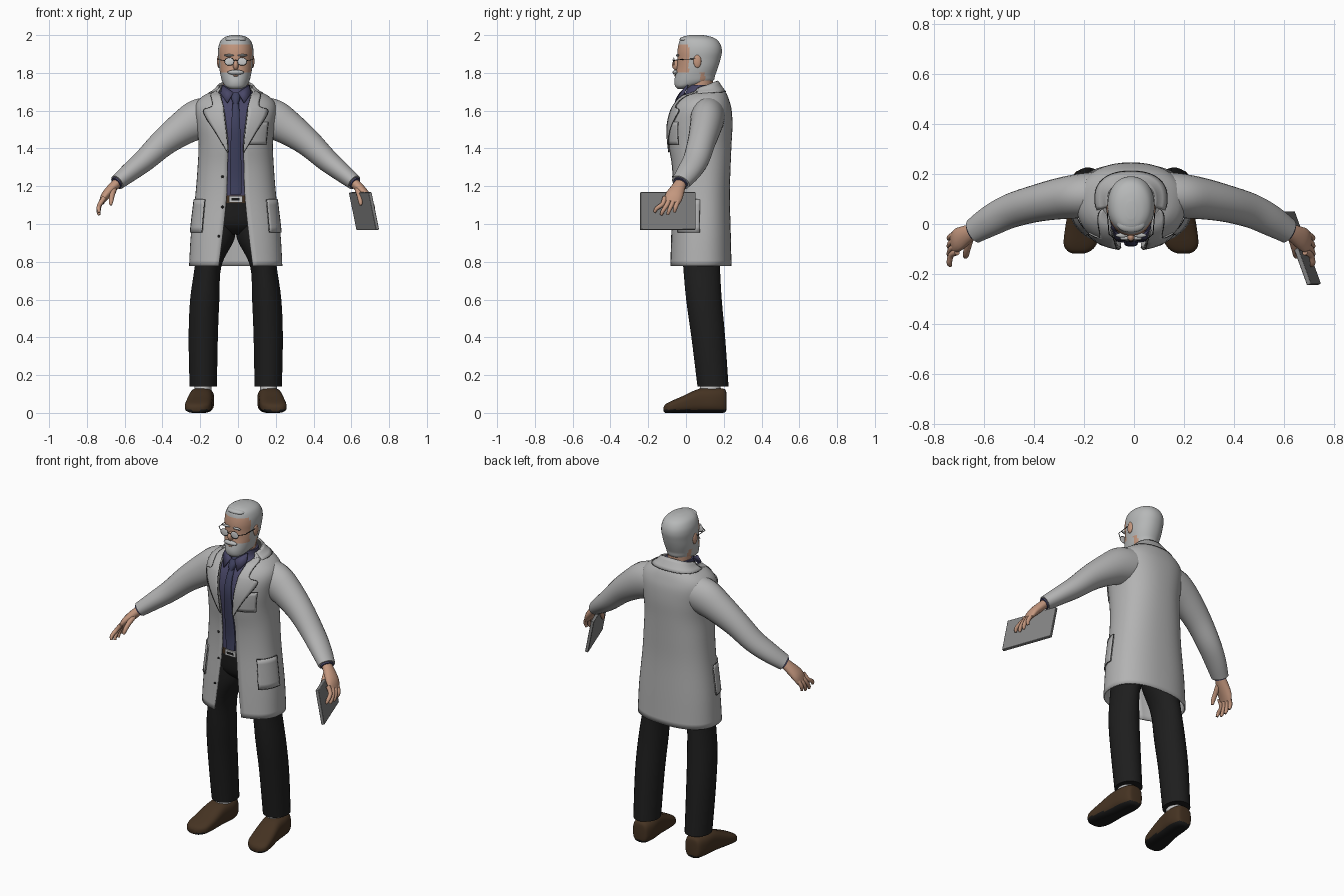
import bpy, bmesh, math
from mathutils import Vector, Matrix

if "Cube" in bpy.data.objects:
    bpy.data.objects.remove(bpy.data.objects["Cube"], do_unlink=True)

X, Y, Z = Vector((1, 0, 0)), Vector((0, 1, 0)), Vector((0, 0, 1))
CX = -0.012          # body centre line
POW = 0.85           # roundness of the coat section


def material(name, r, g, b):
    m = bpy.data.materials.new(name)
    m.use_nodes = True
    m.diffuse_color = (r, g, b, 1)
    m.node_tree.nodes["Principled BSDF"].inputs["Base Color"].default_value = (r, g, b, 1)
    return m


coat = material("coat_grey", .45, .45, .45)
hair = material("hair_silver", .47, .48, .48)
skin = material("skin", .55, .31, .21)
trouser = material("trouser_black", .013, .013, .013)
shirt = material("shirt_indigo", .065, .062, .135)
tie_blue = material("tie_blue", .05, .053, .115)
leather = material("shoe_brown", .06, .033, .016)
dark = material("near_black", .01, .01, .01)
slate = material("tablet_grey", .23, .23, .23)
pale = material("pale_grey", .6, .6, .6)


def finish(name, bm, mats, rule=None, solid=0):
    bmesh.ops.recalc_face_normals(bm, faces=bm.faces)
    if rule:
        for f in bm.faces:
            f.material_index = rule(f.calc_center_median())
    me = bpy.data.meshes.new(name)
    bm.to_mesh(me)
    bm.free()
    for m in mats:
        me.materials.append(m)
    me.shade_smooth()
    me.set_sharp_from_angle(angle=math.radians(45))
    ob = bpy.data.objects.new(name, me)
    bpy.context.collection.objects.link(ob)
    if solid:
        mod = ob.modifiers.new("thickness", "SOLIDIFY")
        mod.thickness, mod.offset = solid, 0
    return ob


def grid(name, rows, mats, closed=False, rule=None, solid=0):
    bm = bmesh.new()
    vs = [[bm.verts.new(p) for p in row] for row in rows]
    n = len(rows[0])
    for a, b in zip(vs, vs[1:]):
        for i in range(n if closed else n - 1):
            j = (i + 1) % n
            bm.faces.new((a[i], a[j], b[j], b[i]))
    if closed:
        bm.faces.new(vs[0])
        bm.faces.new(vs[-1])
    return finish(name, bm, mats, rule, solid)


def smooth(rows, k=4):
    out, last = [], len(rows) - 1
    for i in range(last):
        quad = list(zip(rows[max(i - 1, 0)], rows[i], rows[i + 1], rows[min(i + 2, last)]))
        for j in range(k):
            t = j / k
            out.append(tuple(b + t / 2 * (c - a + t * (2*a - 5*b + 4*c - d + t * (3*(b - c) + d - a)))
                             for a, b, c, d in quad))
    return out + [tuple(rows[-1])]


def power(v, p):
    return math.copysign(abs(v) ** p, v)


def loft(name, rows, mats, n=24, axis=None, ref=Y, p=1, rule=None, k=4):
    """Rows hold x, y, z, radius along ref, radius across it."""
    rows = smooth(rows, k)
    mids = [Vector(r[:3]) for r in rows]
    rings = []
    for i, r in enumerate(rows):
        t = axis or (mids[min(i + 1, len(mids) - 1)] - mids[max(i - 1, 0)]).normalized()
        u = (ref - t * ref.dot(t)).normalized()
        w = t.cross(u)
        angles = [2 * math.pi * (j + .5) / n for j in range(n)]
        rings.append([mids[i] + u * r[3] * power(math.cos(a), p) + w * r[4] * power(math.sin(a), p)
                      for a in angles])
    return grid(name, rings, mats, True, rule)


def stack(rows):
    """Height, front, back, half width -> loft rows."""
    return [(CX, (f + b) / 2, z, (b - f) / 2, w) for z, f, b, w in rows]


def side(rows, s):
    return [(CX + s * r[0],) + tuple(r[1:]) for r in rows]


def blob(name, at, size, mat):
    bm = bmesh.new()
    bmesh.ops.create_uvsphere(bm, u_segments=20, v_segments=12, radius=1,
                              matrix=Matrix.Translation(at) @ Matrix.Diagonal((*size, 1)))
    return finish(name, bm, [mat])


def wire(name, pts, mat, r=.0013, loop=False):
    cu = bpy.data.curves.new(name, "CURVE")
    cu.dimensions, cu.bevel_depth, cu.bevel_resolution = "3D", r, 1
    sp = cu.splines.new("POLY")
    sp.points.add(len(pts) - 1)
    for q, pt in zip(sp.points, pts):
        q.co = (*pt, 1)
    sp.use_cyclic_u = loop
    cu.materials.append(mat)
    bpy.context.collection.objects.link(bpy.data.objects.new(name, cu))


# Coat: height, half width, front, back, half opening
COAT = smooth([(.777, .243, -.086, .237, .09), (.95, .233, -.077, .233, .068), (1.15, .21, -.067, .228, .048),
               (1.3, .198, -.072, .232, .044), (1.42, .193, -.09, .237, .04), (1.52, .203, -.095, .242, .05),
               (1.6, .213, -.077, .238, .06), (1.65, .198, -.048, .226, .07), (1.69, .15, -.01, .21, .08),
               (1.72, .113, .015, .188, .09), (1.757, .088, .03, .163, .08)])


def coat_row(z):
    for a, b in zip(COAT, COAT[1:]):
        if z <= b[0]:
            t = (z - a[0]) / (b[0] - a[0])
            return [p + (q - p) * t for p, q in zip(a, b)]
    return COAT[-1]


def on_coat(angle, z, lift=0):
    _, w, f, b, _ = coat_row(z)
    dip = max(0, z - 1.68) * .35 * (1 + math.cos(angle))     # neckline falls to the front
    return Vector((CX + (w + lift) * power(math.sin(angle), POW),
                   (f + b) / 2 - ((b - f) / 2 + lift) * power(math.cos(angle), POW), z - dip))


def angle_at(x, z):
    return math.copysign(math.asin(min(1, (abs(x) / coat_row(z)[1]) ** (1 / POW))), x)


def span(a, b, n):
    return [a + (b - a) * i / n for i in range(n + 1)]


coat_rings = []
for z, w, f, b, gap in COAT:
    start = angle_at(gap, z)
    coat_rings.append([on_coat(a, z) for a in span(start, 2 * math.pi - start, 48)])
grid("coat_body", coat_rings, [coat], solid=.008)

# Folded collar round the back of the neck
fold = span(1.2, 2 * math.pi - 1.2, 32)
grid("coat_collar", [[on_coat(a, z, .006) for a in fold] for z in span(1.7, 1.757, 4)], [coat], solid=.005)
wire("coat_collar_edge", [on_coat(a, 1.7, .008) for a in fold], dark)


def pocket(name, a0, a1, z0, z1, lift):
    grid(name, [[on_coat(a, z, lift) for a in span(a0, a1, 8)] for z in span(z0, z1, 6)], [coat], solid=lift)
    edge = [(a0, z) for z in span(z1, z0, 6)] + [(a, z0) for a in span(a0, a1, 8)]
    edge += [(a1, z) for z in span(z0, z1, 6)] + [(a, z1) for a in span(a1, a0, 8)]
    wire(name + "_seam", [on_coat(a, z, lift * 1.4) for a, z in edge], dark, loop=True)


pocket("breast_pocket", .25, .9, 1.42, 1.54, .005)
LAPEL = smooth([(1.38, .038, .042), (1.48, .047, .1), (1.595, .06, .165), (1.625, .063, .12),
                (1.69, .08, .125), (1.72, .09, .105)], 5)
for s, tag in ((1, "left"), (-1, "right")):
    pocket(tag + "_hip_pocket", s * .78, s * 1.55, .955, 1.13, .007)
    # Lapels
    grid(tag + "_lapel", [[on_coat(angle_at(s * x, z), z, .007) for x in span(i, o, 5)] for z, i, o in LAPEL],
         [coat], solid=.006)
    for part, col in (("inner", 1), ("outer", 2)):
        wire(f"{tag}_lapel_{part}_edge", [on_coat(angle_at(s * r[col], r[0]), r[0], .01) for r in LAPEL], dark)
    # Sleeves, cuffs and hands
    loft(tag + "_sleeve", side([(.04, .12, 1.585, .085, .09), (.12, .118, 1.575, .09, .1), (.2, .112, 1.553, .089, .106),
                                (.28, .102, 1.507, .083, .091), (.38, .082, 1.433, .074, .074),
                                (.48, .053, 1.34, .069, .061), (.56, .014, 1.275, .063, .051),
                                (.628, -.028, 1.22, .051, .041)], s), [coat])
    loft(tag + "_cuff", side([(.6, -.01, 1.243, .04, .034), (.634, -.031, 1.215, .04, .033)], s), [shirt], k=1)
    loft(tag + "_palm", side([(.62, -.024, 1.225, .029, .025), (.655, -.042, 1.19, .038, .026),
                              (.69, -.062, 1.15, .047, .023), (.71, -.075, 1.115, .043, .014)], s), [skin], n=16)
    for i, finger in enumerate(("little", "ring", "middle", "index")):
        y, drop = -.037 - .025 * i, (.012, 0, -.002, .012)[i]
        loft(f"{tag}_{finger}_finger",
             side([(.695, y, 1.14, .013, .013), (.719, y - .012, 1.105, .012, .012),
                   (.726, y - .02 - .008 * i, 1.07 + drop, .011, .011),
                   (.722, y - .024 - .01 * i, 1.05 + drop, .007, .007)], s), [skin], n=10, k=3)
    loft(tag + "_thumb", side([(.645, -.06, 1.185, .016, .016), (.655, -.1, 1.15, .014, .014),
                               (.66, -.125, 1.12, .012, .012), (.662, -.132, 1.1, .007, .007)], s),
         [skin], n=10, ref=X)
    # Legs, socks and shoes
    loft(tag + "_trouser_leg", side([(.088, .075, 1.02, .1, .085), (.106, .075, .92, .1, .1),
                                     (.146, .082, .78, .098, .071), (.164, .095, .6, .095, .078),
                                     (.172, .118, .4, .09, .078), (.172, .143, .14, .083, .073)], s),
         [trouser], axis=Z)
    loft(tag + "_sock", side([(.174, .125, .08, .055, .045), (.174, .13, .16, .055, .045)], s), [pale], k=1)
    loft(tag + "_shoe", side([(.175, .215, .06, .035, .025), (.176, .205, .064, .062, .048),
                              (.178, .15, .066, .066, .064), (.185, .07, .064, .064, .064),
                              (.195, -.02, .044, .044, .069), (.203, -.08, .031, .031, .066),
                              (.208, -.108, .023, .023, .046), (.21, -.118, .019, .012, .022)], s),
         [leather, dark], n=32, axis=-Y, ref=Z, p=.68, rule=lambda c: int(c.z < .018))
    # Shirt collar wings
    wing = [(CX + s * x, y, z) for x, y, z in ((.012, -.03, 1.695), (.07, .01, 1.735),
                                               (.045, -.055, 1.64), (.08, -.012, 1.69))]
    grid(tag + "_collar_wing", [wing[:2], wing[2:]], [shirt], solid=.008)
    # Ears, brows and spectacles
    blob(tag + "_ear", (CX + s * .09, .06, 1.862), (.009, .021, .035), skin)
    blob(tag + "_brow", (CX + s * .036, -.045, 1.893), (.026, .009, .006), hair)
    blob(tag + "_lens", (CX + s * .034, -.064, 1.86), (.024, .003, .02), pale)
    wire(tag + "_lens_rim", [(CX + s * .034 + .025 * math.cos(a), -.064, 1.86 + .021 * math.sin(a))
                             for a in span(0, 2 * math.pi, 20)[:-1]], dark, loop=True)
    wire(tag + "_temple_arm", [(CX + s * .059, -.064, 1.865), (CX + s * .088, -.04, 1.87),
                               (CX + s * .096, .06, 1.875)], dark, .002)
wire("spectacle_bridge", [(CX - .009, -.066, 1.864), (CX, -.07, 1.868), (CX + .009, -.066, 1.864)], dark, .002)

for i, (x, z) in enumerate(((.062, 1.42), (.068, 1.25), (.068, 1.09), (.088, .935))):
    blob(f"coat_button_{i}", on_coat(angle_at(-x, z), z, .006), (.007, .004, .007), dark)

# Shirt, belt and hips in one body
loft("torso", stack([(.945, .02, .14, .07), (1.0, -.03, .18, .15), (1.11, -.045, .2, .17), (1.15, -.048, .2, .17),
                     (1.25, -.05, .2, .17), (1.42, -.07, .2, .165), (1.52, -.075, .2, .17), (1.6, -.055, .2, .17),
                     (1.66, -.02, .19, .13), (1.7, .0, .165, .085), (1.735, .008, .15, .075)]),
     [trouser, leather, shirt], n=36, axis=Z, p=.9, rule=lambda c: int(c.z > 1.11) + int(c.z > 1.15))
loft("belt_buckle", stack([(1.114, -.06, -.044, .05), (1.149, -.062, -.046, .05)]), [pale], n=4, axis=Z, k=1)
loft("buckle_centre", stack([(1.125, -.062, -.048, .03), (1.138, -.063, -.05, .03)]), [dark], n=4, axis=Z, k=1)
loft("tie", stack([(1.155, -.064, -.048, .03), (1.25, -.064, -.048, .032), (1.42, -.084, -.068, .028),
                   (1.52, -.09, -.074, .024), (1.6, -.074, -.052, .02), (1.655, -.044, -.02, .015)]),
     [tie_blue], n=12, axis=Z)
loft("tie_knot", stack([(1.635, -.062, -.025, .013), (1.665, -.054, -.01, .024), (1.695, -.035, .0, .022)]),
     [tie_blue], n=12, axis=Z)

# Head
loft("neck", stack([(1.68, .01, .14, .066), (1.8, .01, .145, .068)]), [skin], axis=Z, k=2)


def head_colour(c):
    if c.z < 1.805:
        return int(c.y < .075 or c.z > 1.755 and c.y > .1)   # beard, then bare neck, then nape
    return int(c.z > 1.948 or c.y > .015)                    # hair and sideburns


loft("head", stack([(1.715, -.045, .0, .03), (1.73, -.058, .06, .055), (1.755, -.062, .14, .072),
                    (1.79, -.056, .155, .081), (1.83, -.048, .17, .088), (1.87, -.046, .182, .091),
                    (1.91, -.046, .19, .094), (1.945, -.041, .185, .09), (1.975, -.032, .165, .076),
                    (1.992, -.012, .13, .052), (2.0, .02, .09, .02)]),
     [skin, hair], n=64, axis=Z, p=.93, rule=head_colour, k=6)
blob("nose", (CX, -.052, 1.842), (.015, .022, .028), skin)
blob("moustache", (CX, -.056, 1.803), (.044, .015, .013), hair)
blob("lower_lip", (CX, -.059, 1.785), (.014, .004, .004), skin)
blob("forelock", (CX, -.002, 1.977), (.056, .032, .016), hair)

# Tablet held in the left hand
u, v = Vector((.105, -.29, 0)), Vector((.04, 0, -.198))
w = u.cross(v).normalized() * .018
frame = Matrix((u, v, w)).transposed().to_4x4()
bm = bmesh.new()
bmesh.ops.create_cube(bm, size=1, matrix=Matrix.Translation((.667, -.097, 1.068)) @ frame)
tablet = finish("tablet", bm, [slate])
bevel = tablet.modifiers.new("soft_edges", "BEVEL")
bevel.width, bevel.segments = .003, 2
